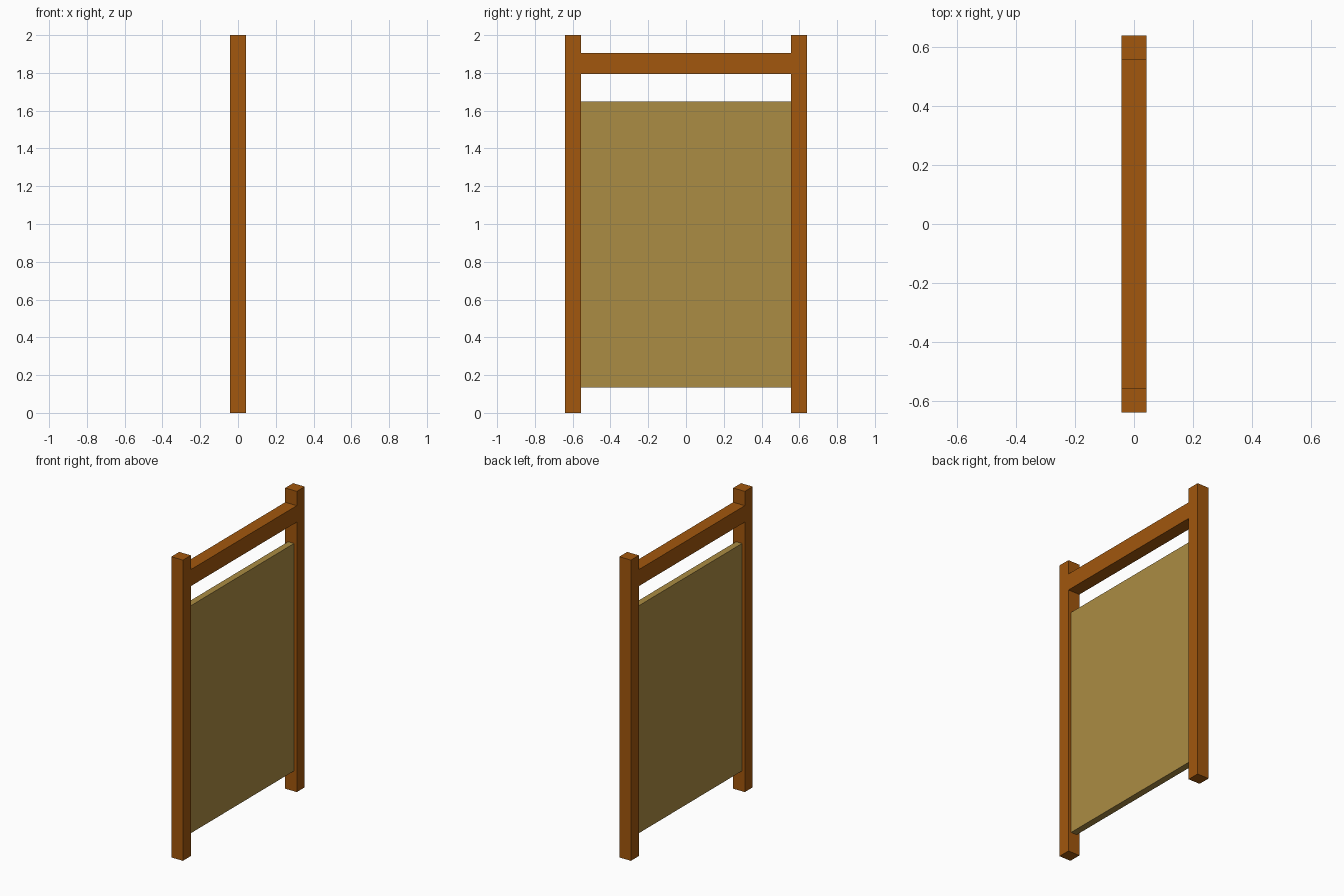
import bpy

if "Cube" in bpy.data.objects:
    bpy.data.objects.remove(bpy.data.objects["Cube"])


def material(name, rgb):
    m = bpy.data.materials.new(name)
    m.diffuse_color = (*rgb, 1.0)
    m.use_nodes = True
    m.node_tree.nodes["Principled BSDF"].inputs["Base Color"].default_value = m.diffuse_color
    return m


wood = material("brown_wood", (0.36, 0.095, 0.004))
tan = material("tan_panel", (0.41, 0.262, 0.056))


def box(name, lo, hi, mat):
    bpy.ops.mesh.primitive_cube_add(size=1, location=[(a + b) / 2 for a, b in zip(lo, hi)])
    o = bpy.context.object
    o.name = name
    o.scale = [b - a for a, b in zip(lo, hi)]
    bpy.ops.object.transform_apply(location=False, rotation=False, scale=True)
    o.data.materials.append(mat)
    return o


W = 0.0425      # half depth of posts and rail
INNER = 0.557   # inner face of the posts
OUTER = 0.64

# Two upright posts
for side, name in ((-1, "front_post"), (1, "back_post")):
    y0, y1 = sorted((side * INNER, side * OUTER))
    box(name, (-W, y0, 0), (W, y1, 2), wood)

# Top rail between the posts
box("top_rail", (-W, -INNER, 1.795), (W, INNER, 1.905), wood)

# Thin panel hung between the posts
box("panel", (-0.022, -INNER, 0.135), (0.022, INNER, 1.648), tan)
